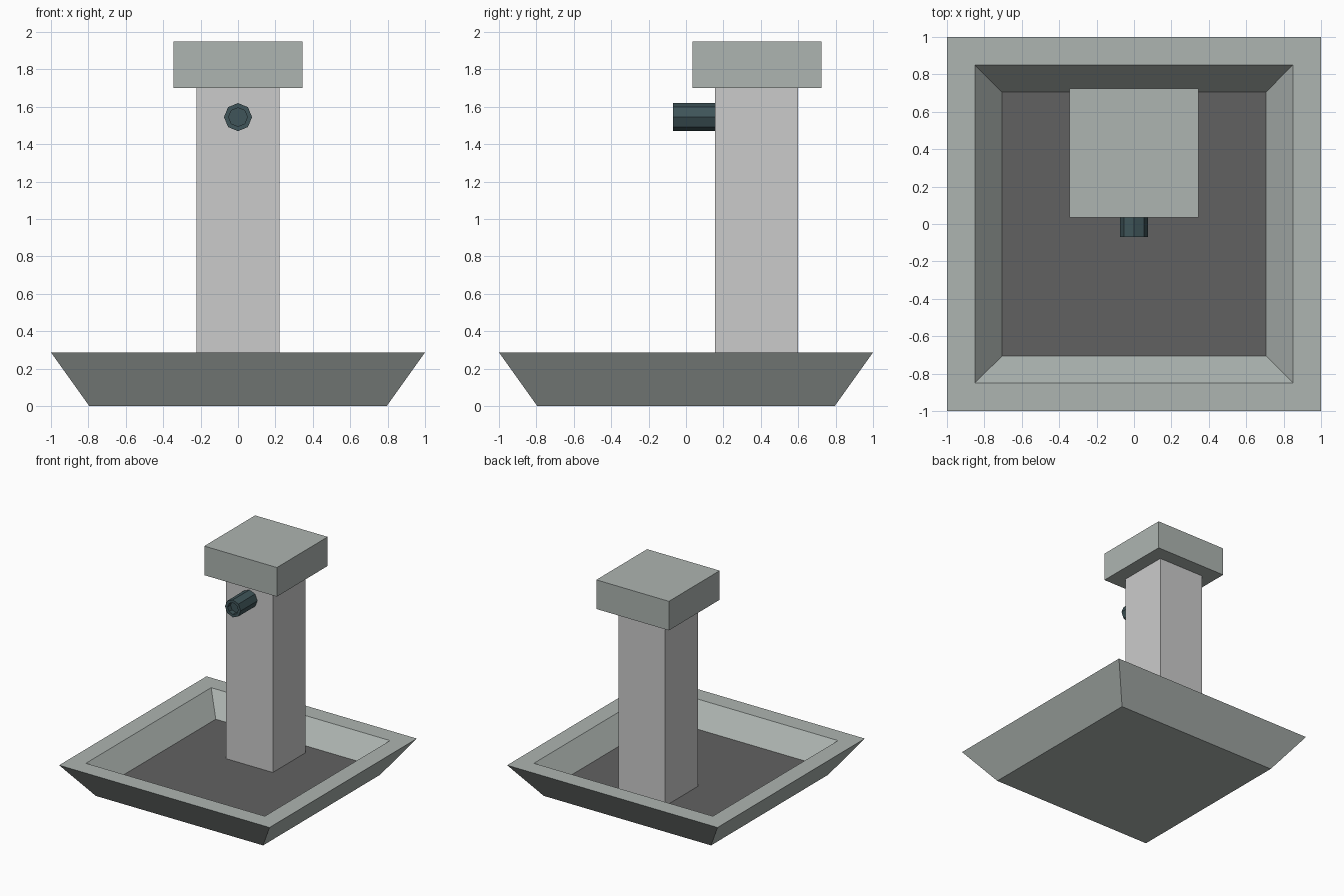
import bpy, bmesh
from math import cos, sin, pi

if "Cube" in bpy.data.objects:
    bpy.data.objects.remove(bpy.data.objects["Cube"])


def material(name, rgb):
    m = bpy.data.materials.new(name)
    m.diffuse_color = (*rgb, 1)
    m.use_nodes = True
    m.node_tree.nodes["Principled BSDF"].inputs["Base Color"].default_value = m.diffuse_color
    return m


stone = material("green_grey_stone", (0.42, 0.46, 0.44))
wet = material("wet_stone", (0.12, 0.12, 0.12))
iron = material("dark_iron", (0.05, 0.09, 0.10))


def loft(name, rings, mats=()):
    """Join successive rings with quads and cap both ends; last face is the end cap."""
    bm = bmesh.new()
    rows = [[bm.verts.new(p) for p in ring] for ring in rings]
    n = len(rows[0])
    for a, b in zip(rows, rows[1:]):
        for i in range(n):
            j = (i + 1) % n
            bm.faces.new((a[i], a[j], b[j], b[i]))
    bm.faces.new(rows[0][::-1])
    end = bm.faces.new(rows[-1])
    if len(mats) > 1:
        end.material_index = 1
    bmesh.ops.recalc_face_normals(bm, faces=bm.faces[:])
    mesh = bpy.data.meshes.new(name)
    bm.to_mesh(mesh)
    bm.free()
    for m in mats:
        mesh.materials.append(m)
    ob = bpy.data.objects.new(name, mesh)
    bpy.context.collection.objects.link(ob)
    return ob


def square(half, z, cy=0.0):
    return [(sx * half, cy + sy * half, z)
            for sx, sy in ((-1, -1), (1, -1), (1, 1), (-1, 1))]


def octagon(r, y, cz=1.545):
    return [(r * cos(i * pi / 4), y, cz + r * sin(i * pi / 4)) for i in range(8)]


# Flared basin: outer wall, rim, sloped inner wall, dark floor
loft("basin", [square(0.795, 0), square(1.0, 0.287),
               square(0.85, 0.287), square(0.705, 0.11)], (stone, wet))

# Pillar rising from the basin floor, with its capstone
loft("pillar", [square(0.222, 0.11, 0.378), square(0.222, 1.70, 0.378)])
loft("capstone", [square(0.345, 1.70, 0.38), square(0.345, 1.95, 0.38)], (stone,))

# Octagonal spout with a recessed mouth
loft("spout", [octagon(0.075, 0.16), octagon(0.075, -0.07),
               octagon(0.05, -0.07), octagon(0.05, -0.03)], (iron,))
